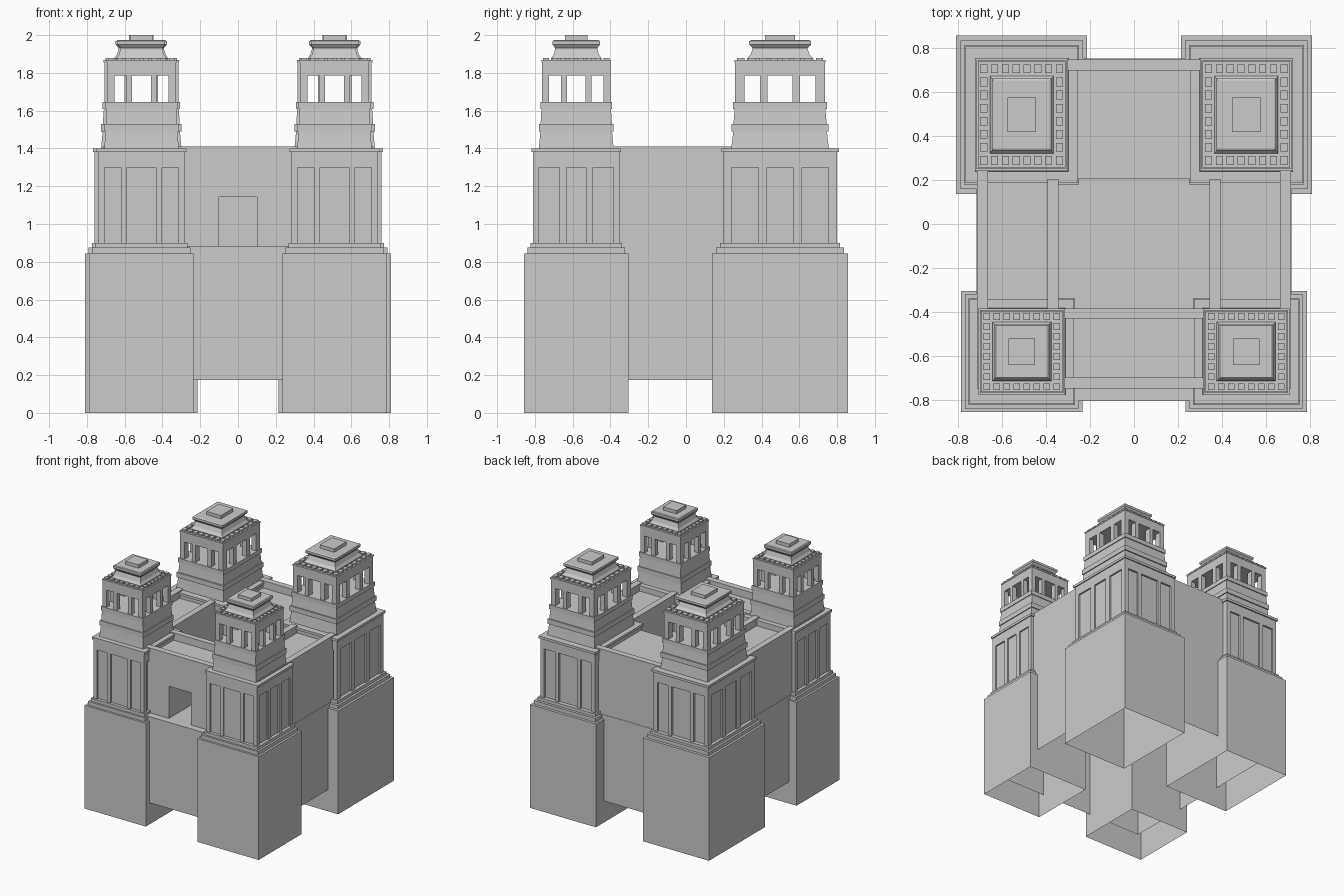
import bpy, bmesh

if "Cube" in bpy.data.objects:
    bpy.data.objects.remove(bpy.data.objects["Cube"])


def finish(bm, name, loc=(0, 0), scale=(1, 1)):
    """Place the mesh in plan and turn it into an object."""
    for v in bm.verts:
        v.co.x = v.co.x * scale[0] + loc[0]
        v.co.y = v.co.y * scale[1] + loc[1]
    bmesh.ops.recalc_face_normals(bm, faces=bm.faces)
    me = bpy.data.meshes.new(name)
    bm.to_mesh(me)
    bm.free()
    ob = bpy.data.objects.new(name, me)
    bpy.context.collection.objects.link(ob)
    return ob


def add_box(bm, x0, x1, y0, y1, z0, z1, bottom=True):
    v = [bm.verts.new((x, y, z)) for z in (z0, z1)
         for x, y in ((x0, y0), (x1, y0), (x1, y1), (x0, y1))]
    faces = ((3, 2, 1, 0), (4, 5, 6, 7), (0, 1, 5, 4), (1, 2, 6, 5), (2, 3, 7, 6), (3, 0, 4, 7))
    for f in faces if bottom else faces[1:]:
        bm.faces.new([v[i] for i in f])


def add_stack(bm, profile, bottom=True):
    """Square-plan stack from (half width, z) pairs."""
    rings = [[bm.verts.new((sx * h, sy * h, z)) for sx, sy in ((-1, -1), (1, -1), (1, 1), (-1, 1))]
             for h, z in profile]
    for a, b in zip(rings, rings[1:]):
        for i in range(4):
            j = (i + 1) % 4
            bm.faces.new((a[i], a[j], b[j], b[i]))
    bm.faces.new(rings[-1])
    if bottom:
        bm.faces.new(rings[0][::-1])


def boxes(name, items):
    bm = bmesh.new()
    for it in items:
        add_box(bm, *it)
    return finish(bm, name)


def tower(label, loc, scale):
    # hollow shell, open underneath: plinth, ledges, panelled shaft, stepped neck
    bm = bmesh.new()
    add_stack(bm, [(.275, 0), (.275, .845), (.258, .845), (.258, .875), (.242, .875), (.242, .9),
                   (.217, .9), (.217, 1.30), (.229, 1.30), (.229, 1.38), (.237, 1.38), (.237, 1.40),
                   (.197, 1.40), (.193, 1.44), (.189, 1.49), (.196, 1.49), (.196, 1.53),
                   (.188, 1.53), (.183, 1.61), (.189, 1.61), (.189, 1.645)], bottom=False)
    finish(bm, label + "_shell", loc, scale)

    # pilasters between the recessed panels
    bm = bmesh.new()
    o, i = .229, .21
    for s in (-1, 1):
        for t in (-1, 1):
            x0, x1 = sorted((s * .196, s * o))
            y0, y1 = sorted((t * .196, t * o))
            add_box(bm, x0, x1, y0, y1, .9, 1.30)
            # s picks the side, t picks the pilaster on it
            d0, d1 = sorted((s * i, s * o))
            a0, a1 = sorted((t * .076, t * .107))
            add_box(bm, a0, a1, d0, d1, .9, 1.30)
            a0, a1 = sorted((t * .052, t * .088))
            add_box(bm, d0, d1, a0, a1, .9, 1.30)
    finish(bm, label + "_pilasters", loc, scale)

    # open belfry: corner posts and two piers per side
    bm = bmesh.new()
    for s in (-1, 1):
        for t in (-1, 1):
            x0, x1 = sorted((s * .143, s * .181))
            y0, y1 = sorted((t * .143, t * .181))
            add_box(bm, x0, x1, y0, y1, 1.645, 1.785)
            p0, p1 = sorted((t * .05, t * .081))
            add_box(bm, p0, p1, x0, x1, 1.645, 1.785)
            add_box(bm, x0, x1, p0, p1, 1.645, 1.785)
    finish(bm, label + "_belfry_posts", loc, scale)
    bm = bmesh.new()
    add_stack(bm, [(.181, 1.785), (.181, 1.855), (.184, 1.855), (.184, 1.867)])
    finish(bm, label + "_belfry_lintel", loc, scale)

    # merlons round the belfry top
    bm = bmesh.new()
    n = 8
    for a in range(n):
        for b in range(n):
            if a in (0, n - 1) or b in (0, n - 1):
                x, y = (-.159 + k * .318 / (n - 1) for k in (a, b))
                add_box(bm, x - .015, x + .015, y - .015, y + .015, 1.86, 1.88)
    finish(bm, label + "_merlons", loc, scale)

    # waisted cap and top block
    bm = bmesh.new()
    add_stack(bm, [(.134, 1.86), (.134, 1.875), (.12, 1.895), (.111, 1.925), (.111, 1.932),
                   (.125, 1.95), (.125, 1.968), (.118, 1.973)])
    add_stack(bm, [(.06, 1.97), (.06, 2.0)])
    finish(bm, label + "_cap", loc, scale)


for side, s in (("left", -1), ("right", 1)):
    tower("front_" + side + "_tower", (s * .511, -.581), (1.005, 1.005))
    tower("back_" + side + "_tower", (s * .512, .498), (1.083, 1.312))

# main block below the court: a shell raised off the ground, open underneath
bm = bmesh.new()
add_box(bm, -.717, .717, -.806, .753, .175, .88, bottom=False)
finish(bm, "lower_block")

# ranges round the court, with a passage through the front one
R = 1.35
boxes("front_range", [(-.715, -.1, -.75, -.385, .88, R), (.1, .715, -.75, -.385, .88, R),
                      (-.1, .1, -.75, -.385, 1.143, R)])
boxes("back_range", [(-.715, .715, .205, .75, .88, R)])
boxes("side_ranges", [(-.715, -.345, -.385, .205, .88, R), (.345, .715, -.385, .205, .88, R)])

# parapets on the outer and inner edges of the roofs
T = 1.41
boxes("outer_parapet", [(-.715, .715, -.75, -.70, R, T), (-.715, .715, .70, .75, R, T),
                        (-.715, -.665, -.70, .70, R, T), (.665, .715, -.70, .70, R, T)])
boxes("court_parapet", [(-.345, .345, -.43, -.385, R, T), (-.395, -.345, -.43, .205, R, T),
                        (.345, .395, -.43, .205, R, T)])
